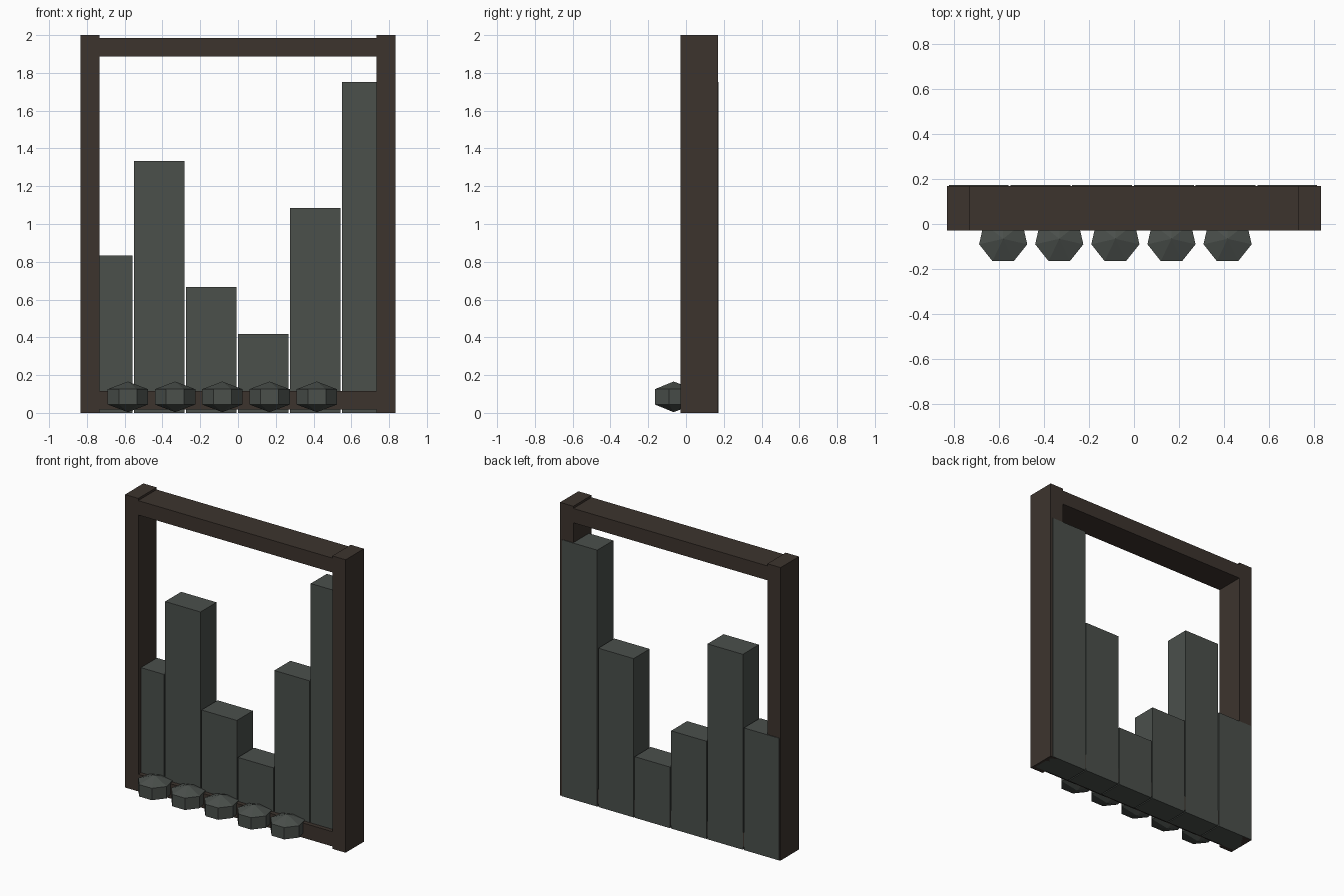
import bpy
import math

if "Cube" in bpy.data.objects:
    bpy.data.objects.remove(bpy.data.objects["Cube"])


def material(name, rgb):
    m = bpy.data.materials.new(name)
    m.diffuse_color = (*rgb, 1.0)
    m.use_nodes = True
    m.node_tree.nodes["Principled BSDF"].inputs["Base Color"].default_value = m.diffuse_color
    return m


WOOD = material("dark_wood", (0.046, 0.034, 0.027))
STONE = material("grey_green_stone", (0.069, 0.079, 0.071))


def box(name, x0, x1, y0, y1, z0, z1, mat):
    bpy.ops.mesh.primitive_cube_add(
        size=1, location=((x0 + x1) / 2, (y0 + y1) / 2, (z0 + z1) / 2))
    ob = bpy.context.object
    ob.name = name
    ob.scale = (x1 - x0, y1 - y0, z1 - z0)
    bpy.ops.object.transform_apply(location=False, rotation=False, scale=True)
    ob.data.materials.append(mat)
    return ob


# Wooden frame: two posts and two rails set slightly in from the ends
FRONT, BACK = -0.029, 0.169
box("left_post", -0.833, -0.733, FRONT, BACK, 0, 2, WOOD)
box("right_post", 0.733, 0.833, FRONT, BACK, 0, 2, WOOD)
box("bottom_rail", -0.733, 0.733, FRONT, BACK, 0.017, 0.117, WOOD)
box("top_rail", -0.733, 0.733, FRONT, BACK, 1.887, 1.985, WOOD)

# Stone slabs of uneven height, standing side by side
for i, h in enumerate((0.834, 1.334, 0.667, 0.417, 1.084, 1.751)):
    cx = -0.692 + 0.275 * i
    box(f"slab_{i + 1}", cx - 0.1335, cx + 0.1335, 0.0, 0.173, 0, h, STONE)

# Faceted rubble stones along the front foot
RADIUS = 0.11 / math.sin(math.radians(60))
for i in range(5):
    bpy.ops.mesh.primitive_uv_sphere_add(
        segments=7, ring_count=3, radius=RADIUS,
        location=(-0.583 + 0.25 * i, -0.066, 0.085))
    ob = bpy.context.object
    ob.name = f"rubble_stone_{i + 1}"
    ob.scale.z = 0.081 / RADIUS
    bpy.ops.object.transform_apply(location=False, rotation=False, scale=True)
    ob.data.materials.append(STONE)
